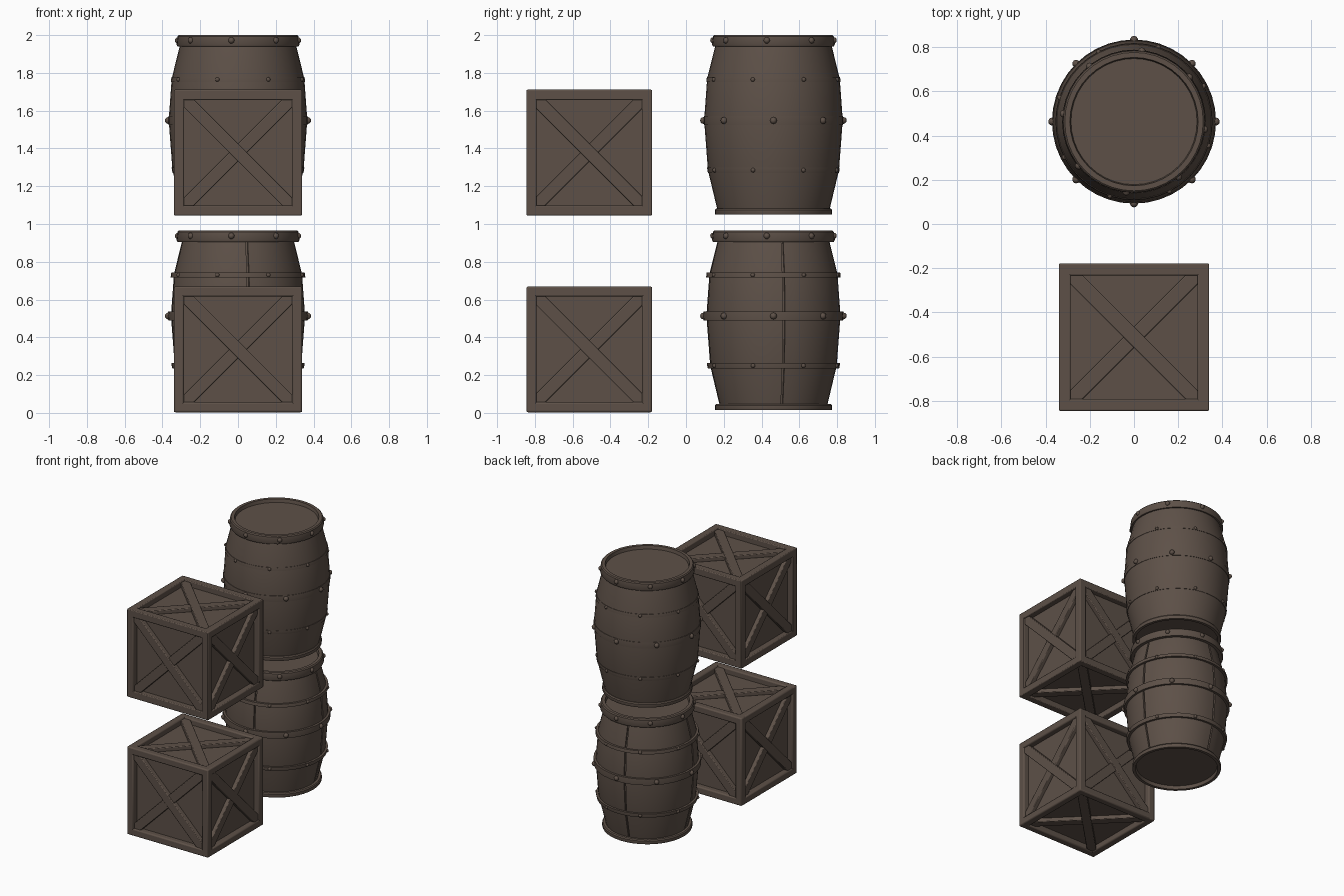
import bpy, bmesh, math
from mathutils import Matrix, Vector

if "Cube" in bpy.data.objects:
    bpy.data.objects.remove(bpy.data.objects["Cube"])

wood = bpy.data.materials.new("dark brown wood")
wood.diffuse_color = (0.11, 0.081, 0.064, 1)
wood.use_nodes = True
wood.node_tree.nodes["Principled BSDF"].inputs["Base Color"].default_value = wood.diffuse_color
SEAMS = [math.radians(9 + 90 * k) for k in range(4)]


def finish(name, bm, loc, bevel=0):
    bmesh.ops.recalc_face_normals(bm, faces=bm.faces)
    me = bpy.data.meshes.new(name)
    bm.to_mesh(me)
    bm.free()
    ob = bpy.data.objects.new(name, me)
    bpy.context.collection.objects.link(ob)
    ob.location = loc
    me.materials.append(wood)
    bpy.ops.object.select_all(action='DESELECT')
    ob.select_set(True)
    bpy.context.view_layer.objects.active = ob
    bpy.ops.object.shade_smooth_by_angle(angle=math.radians(35))
    if bevel:
        mod = ob.modifiers.new("soft edges", 'BEVEL')
        mod.width = bevel
        mod.segments = 2
    return ob


def add_box(bm, size, mat):
    bmesh.ops.create_cube(bm, size=1, matrix=mat @ Matrix.Diagonal((*size, 1)))


def lathe(bm, profile, angles, groove=None, closed=False):
    """Spin (radius, z) points; groove(angle) is taken off the radius."""
    rings = []
    for r, z in profile:
        if r == 0:
            rings.append([bm.verts.new((0, 0, z))])
            continue
        rings.append([bm.verts.new(((r - (groove(a) if groove else 0)) * math.cos(a),
                                    (r - (groove(a) if groove else 0)) * math.sin(a), z))
                      for a in angles])
    pairs = list(zip(rings, rings[1:]))
    if closed:
        pairs.append((rings[-1], rings[0]))
    n = len(angles)
    for p, q in pairs:
        for i in range(n):
            j = (i + 1) % n
            if len(p) == 1:
                bm.faces.new((p[0], q[i], q[j]))
            elif len(q) == 1:
                bm.faces.new((p[i], p[j], q[0]))
            else:
                bm.faces.new((p[i], p[j], q[j], q[i]))


ROUND = [2 * math.pi * k / 40 for k in range(40)]
BELLY = [(0.298, 0.03), (0.347, 0.235), (0.367, 0.5), (0.351, 0.72), (0.309, 0.89)]


def radius(z):
    for (r0, z0), (r1, z1) in zip(BELLY, BELLY[1:]):
        if z <= z1:
            return r0 + (r1 - r0) * (z - z0) / (z1 - z0)
    return BELLY[-1][0]


def barrel(name, loc, recess, proud, seams):
    # body of staves, with narrow grooves where the staves meet
    angles, groove = ROUND, None
    if seams:
        angles = [a for a in ROUND if all(abs(a - s) > 0.05 for s in SEAMS)]
        for s in SEAMS:
            angles += [s - 0.018, s - 0.015, s + 0.015, s + 0.018]
        angles.sort()

        def groove(a):
            return 0.012 if any(abs(a - s) < 0.016 for s in SEAMS) else 0
    bm = bmesh.new()
    lathe(bm, [(r - recess, z) for r, z in BELLY], angles, groove)
    finish(name + "_staves", bm, loc)

    # recessed lid and base with their rims
    bm = bmesh.new()
    lathe(bm, [(0, 0.925), (0.285, 0.925), (0.29, 0.95), (0.313, 0.95), (0.32, 0.943),
               (0.325, 0.9), (0.32, 0.89), (0.285, 0.89)], ROUND)
    finish(name + "_lid_and_rim", bm, loc)
    bm = bmesh.new()
    lathe(bm, [(0, 0.025), (0.282, 0.025), (0.287, 0), (0.308, 0), (0.31, 0.004),
               (0.31, 0.024), (0.304, 0.032), (0.28, 0.032)], ROUND)
    finish(name + "_base_rim", bm, loc)

    # hoops around the belly
    bm = bmesh.new()
    for z, h in ((0.235, 0.014), (0.498, 0.023), (0.715, 0.012)):
        lathe(bm, [(radius(z - h) - 0.03, z - h), (radius(z - h) + proud, z - h),
                   (radius(z) + proud, z), (radius(z + h) + proud, z + h),
                   (radius(z + h) - 0.03, z + h)], ROUND, closed=True)
    finish(name + "_hoops", bm, loc)

    # rivets: ring height, ring radius, first angle, rivet size
    bm = bmesh.new()
    for z, r, start, s in ((0.922, 0.32, -6.3, 0.017), (0.498, 0.37, 0, 0.018),
                           (0.715, 0.353, -18, 0.012), (0.235, 0.349, -18, 0.012)):
        for k in range(8):
            a = math.radians(start + 45 * k)
            bmesh.ops.create_uvsphere(bm, u_segments=10, v_segments=6, radius=s,
                                      matrix=Matrix.Translation((r * math.cos(a), r * math.sin(a), z)))
    finish(name + "_rivets", bm, loc)


def crate(name, loc, bevel):
    H = Vector((0.34, 0.333, 0.333))
    T = 0.054
    # twelve edge beams
    bm = bmesh.new()
    for axis in range(3):
        b, c = (axis + 1) % 3, (axis + 2) % 3
        for sb in (-1, 1):
            for sc in (-1, 1):
                pos, size = Vector(), [T] * 3
                pos[b] = sb * (H[b] - T / 2)
                pos[c] = sc * (H[c] - T / 2)
                # upright posts run full height, rails sit a hair inside
                size[axis] = 2 * H[axis] - (0 if axis == 2 else 0.004)
                add_box(bm, size, Matrix.Translation(pos))
    finish(name + "_frame", bm, loc, bevel)

    # inner box that forms the recessed panels
    bm = bmesh.new()
    add_box(bm, [2 * (h - 0.042) for h in H], Matrix())
    finish(name + "_panels", bm, loc)

    # crossed braces on every side
    X, Y, Z = Vector((1, 0, 0)), Vector((0, 1, 0)), Vector((0, 0, 1))
    bm = bmesh.new()
    for right, up in ((X, Z), (Y, Z), (-X, Z), (-Y, Z), (X, Y), (X, -Y)):
        out = right.cross(up)
        half = abs(out.dot(H))
        for sign, top in ((-1, 0.008), (1, 0.013)):
            along = (right + sign * up).normalized()
            side = out.cross(along)
            rot = Matrix((along, side, out)).transposed().to_4x4()
            depth = 0.045 - top
            add_box(bm, (0.83, 0.066, depth),
                    Matrix.Translation(out * (half - top - depth / 2)) @ rot)
    finish(name + "_braces", bm, loc, 0.005)


crate("lower_crate", (0, -0.512, 0.336), 0.009)
crate("upper_crate", (0, -0.512, 1.378), 0.006)
barrel("lower_barrel", (0, 0.463, 0.015), 0.012, 0.004, True)
barrel("upper_barrel", (0, 0.463, 1.05), 0.0, 0.003, False)
